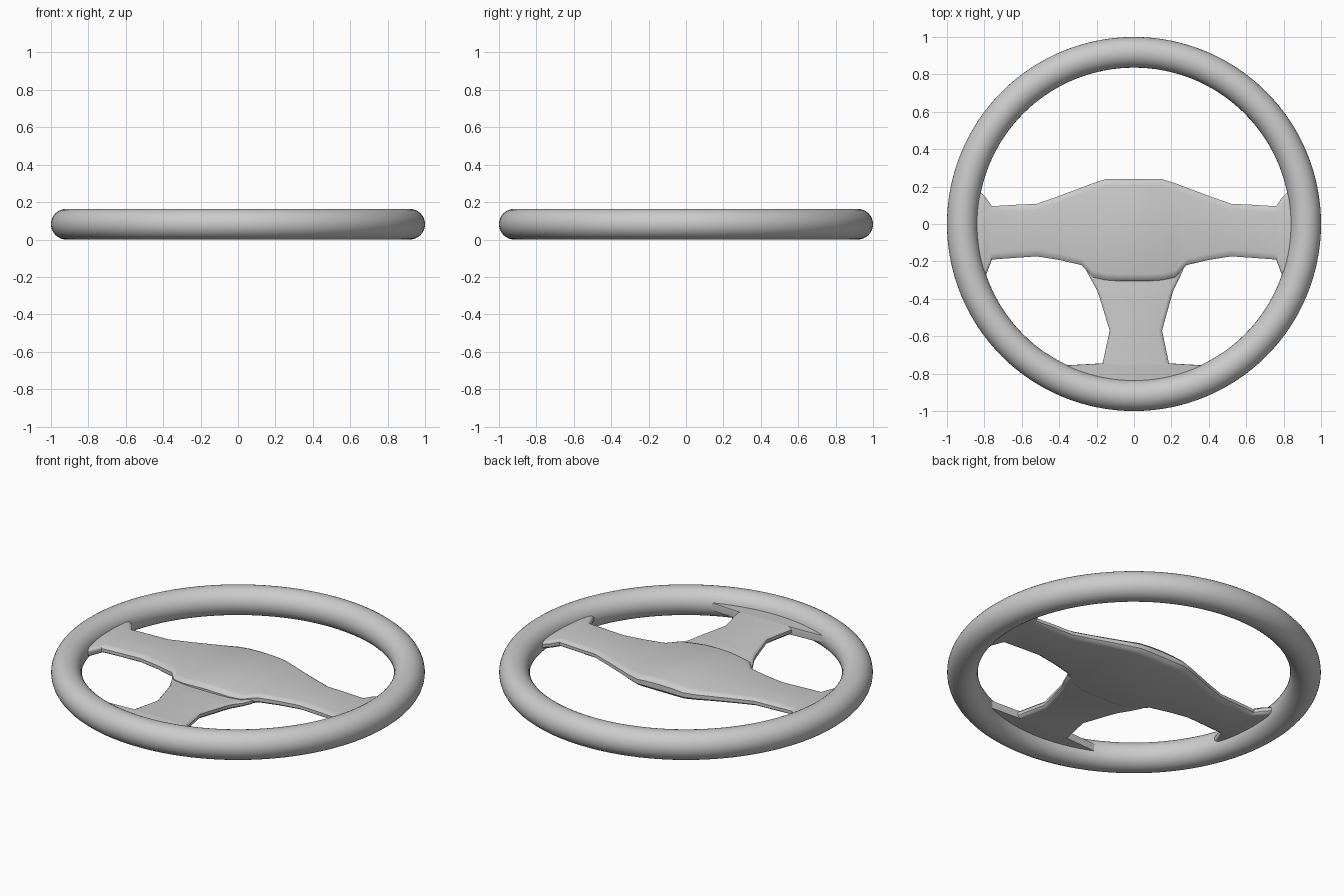
import bpy, bmesh, math
from math import sin, cos, pi, radians

if "Cube" in bpy.data.objects:
    bpy.data.objects.remove(bpy.data.objects["Cube"])

grey = bpy.data.materials.new("light_grey")
grey.diffuse_color = (0.6, 0.6, 0.6, 1)
grey.use_nodes = True
grey.node_tree.nodes["Principled BSDF"].inputs["Base Color"].default_value = grey.diffuse_color


def finish(name, bm, angle=35):
    bmesh.ops.recalc_face_normals(bm, faces=bm.faces[:])
    me = bpy.data.meshes.new(name)
    bm.to_mesh(me)
    bm.free()
    ob = bpy.data.objects.new(name, me)
    bpy.context.collection.objects.link(ob)
    me.materials.append(grey)
    bpy.ops.object.select_all(action='DESELECT')
    bpy.context.view_layer.objects.active = ob
    ob.select_set(True)
    bpy.ops.object.shade_smooth_by_angle(angle=radians(angle))
    return ob


def loft(name, sections, along_x, bevel):
    """Plate lofted through (position, low, high, z_bottom, z_top) sections."""
    bm = bmesh.new()
    rings = []
    for p, lo, hi, zb, zt in sections:
        h = (zt - zb) * 0.3
        prof = [(lo, zb + h), (lo + bevel * .4, zb + h * .3), (lo + bevel, zb),
                (hi - bevel, zb), (hi - bevel * .4, zb + h * .3), (hi, zb + h),
                (hi, zt - h), (hi - bevel * .4, zt - h * .3), (hi - bevel, zt),
                (lo + bevel, zt), (lo + bevel * .4, zt - h * .3), (lo, zt - h)]
        rings.append([bm.verts.new((p, c, z) if along_x else (c, p, z)) for c, z in prof])
    n = len(rings[0])
    for a, b in zip(rings, rings[1:]):
        for i in range(n):
            j = (i + 1) % n
            bm.faces.new((a[i], a[j], b[j], b[i]))
    bm.faces.new(rings[0])
    bm.faces.new(rings[-1])
    return finish(name, bm)


def tube(name, minor, a0, a1, na, t0, t1, nt):
    """Patch of a torus around the wheel axis; angles in degrees."""
    bm = bmesh.new()
    fa, ft = (a1 - a0) == 360, (t1 - t0) == 360
    grid = []
    for i in range(na if fa else na + 1):
        a = radians(a0 + (a1 - a0) * i / na)
        row = []
        for k in range(nt if ft else nt + 1):
            t = radians(t0 + (t1 - t0) * k / nt)
            r = 0.918 + minor * cos(t)
            row.append(bm.verts.new((r * cos(a), r * sin(a), 0.082 + minor * sin(t))))
        grid.append(row)
    for i in range(na):
        for k in range(nt):
            g, h = grid[i], grid[(i + 1) % len(grid)]
            m = (k + 1) % len(g)
            bm.faces.new((g[k], h[k], h[m], g[m]))
    return finish(name, bm)


# Rim, and the thin sleeve on its inner side at the lower spoke
tube("rim", 0.082, 0, 360, 128, 0, 360, 32)
tube("rim_sleeve", 0.0835, -124, -56, 40, 148, 212, 10)

# Hub with the left and right spokes, mirrored about the centre
half = [(0.0, -0.305, 0.24, 0.045, 0.122),
        (0.08, -0.305, 0.24, 0.045, 0.119),
        (0.15, -0.30, 0.24, 0.047, 0.111),
        (0.22, -0.285, 0.218, 0.05, 0.107),
        (0.28, -0.22, 0.195, 0.053, 0.106),
        (0.40, -0.192, 0.15, 0.056, 0.105),
        (0.52, -0.173, 0.108, 0.058, 0.105),
        (0.65, -0.182, 0.102, 0.06, 0.105),
        (0.76, -0.19, 0.095, 0.06, 0.105),
        (0.79, -0.27, 0.14, 0.06, 0.105),
        (0.82, -0.28, 0.17, 0.06, 0.105),
        (0.87, -0.28, 0.17, 0.065, 0.10)]
full = [(-s[0],) + s[1:] for s in half[:0:-1]] + half
loft("hub_and_side_spokes", full, True, 0.035)

# Lower spoke, set below the hub lip and flaring into the rim
lower = [(-0.20, -0.255, 0.255, 0.052, 0.085),
         (-0.24, -0.26, 0.265, 0.052, 0.085),
         (-0.30, -0.228, 0.238, 0.052, 0.086),
         (-0.35, -0.20, 0.212, 0.053, 0.094),
         (-0.39, -0.185, 0.20, 0.055, 0.098),
         (-0.57, -0.13, 0.15, 0.06, 0.104),
         (-0.745, -0.168, 0.187, 0.062, 0.106),
         (-0.757, -0.385, 0.395, 0.062, 0.106),
         (-0.86, -0.38, 0.38, 0.065, 0.10)]
loft("lower_spoke", lower, False, 0.02)
